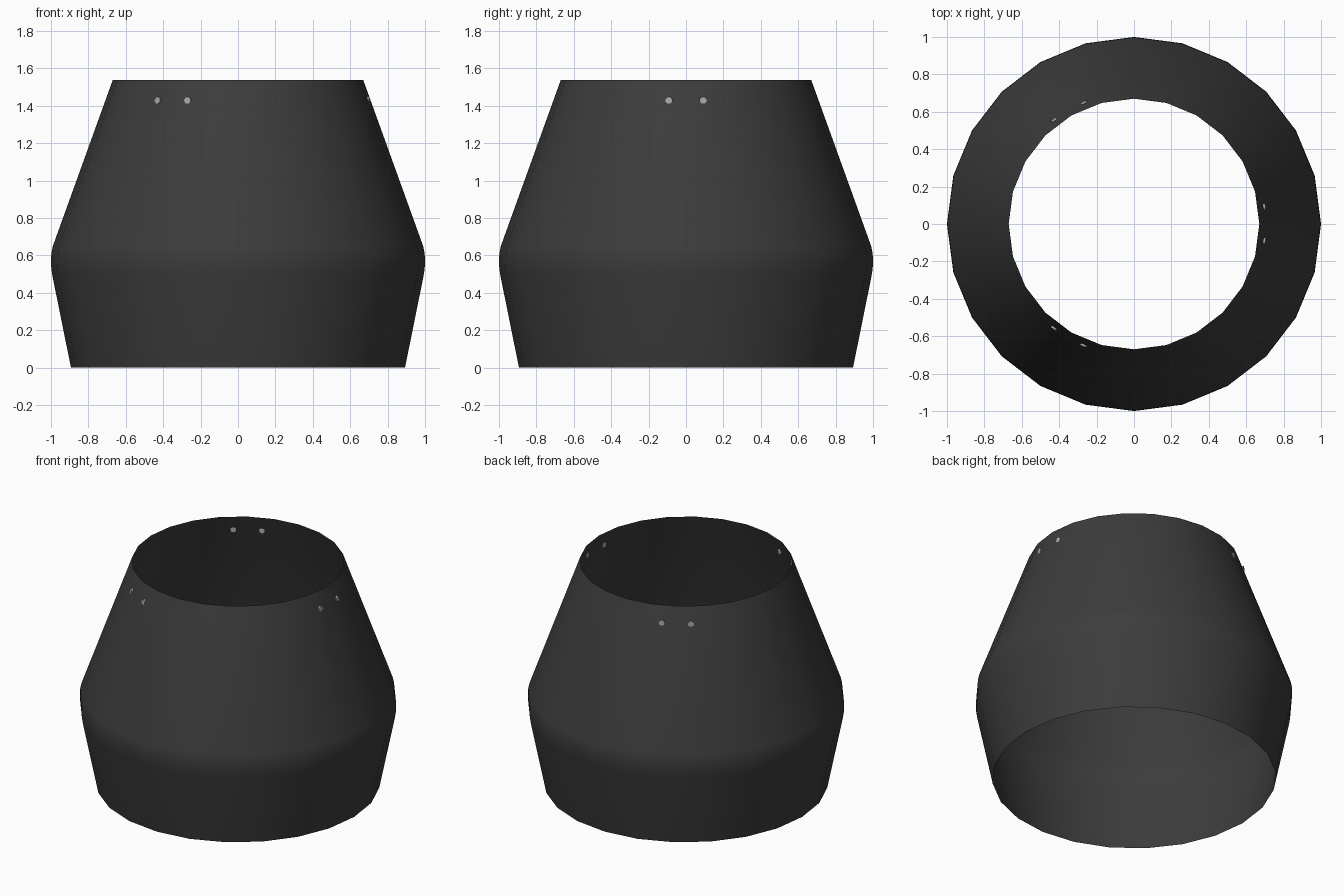
import bpy, bmesh, math
from mathutils import Matrix, Vector

if "Cube" in bpy.data.objects:
    bpy.data.objects.remove(bpy.data.objects["Cube"])

SIDES = 24


def material(name, color):
    m = bpy.data.materials.new(name)
    m.diffuse_color = (*color, 1.0)
    m.use_nodes = True
    m.node_tree.nodes["Principled BSDF"].inputs["Base Color"].default_value = m.diffuse_color
    return m


def add_object(name, bm, mat):
    mesh = bpy.data.meshes.new(name)
    bm.to_mesh(mesh)
    bm.free()
    mesh.materials.append(mat)
    obj = bpy.data.objects.new(name, mesh)
    bpy.context.collection.objects.link(obj)
    return obj


charcoal = material("charcoal", (0.045, 0.045, 0.045))
light_grey = material("light grey", (0.42, 0.42, 0.42))

# Open thin shell: (radius, height) profile with a softly rounded shoulder
profile = [(0.893, 0.0), (0.992, 0.49), (0.998, 0.53), (1.0, 0.57),
           (0.998, 0.61), (0.99, 0.65), (0.67, 1.537)]
bm = bmesh.new()
rings = []
for r, z in profile:
    rings.append([bm.verts.new((r * math.cos(math.tau * i / SIDES),
                                r * math.sin(math.tau * i / SIDES), z))
                  for i in range(SIDES)])
for low, high in zip(rings, rings[1:]):
    for i in range(SIDES):
        j = (i + 1) % SIDES
        f = bm.faces.new((low[i], low[j], high[j], high[i]))
        f.smooth = True
add_object("shade_shell", bm, charcoal)

# Three pairs of tiny pins piercing the shell just below the top rim
PIN_Z = 1.43
shell_r = 0.67 + (0.99 - 0.67) * (1.537 - PIN_Z) / (1.537 - 0.65)
pin_r = shell_r * math.cos(math.pi / SIDES)
for pair in range(3):
    for side, label in ((-1, "a"), (1, "b")):
        angle = math.radians(120 * pair + 7.5 * side)
        place = (Matrix.Rotation(angle, 4, 'Z')
                 @ Matrix.Translation(Vector((pin_r, 0, PIN_Z)))
                 @ Matrix.Rotation(math.pi / 2, 4, 'Y'))
        bm = bmesh.new()
        bmesh.ops.create_cone(bm, cap_ends=True, segments=12, radius1=0.019,
                              radius2=0.019, depth=0.012, matrix=place)
        add_object(f"rim_pin_{pair + 1}{label}", bm, light_grey)
